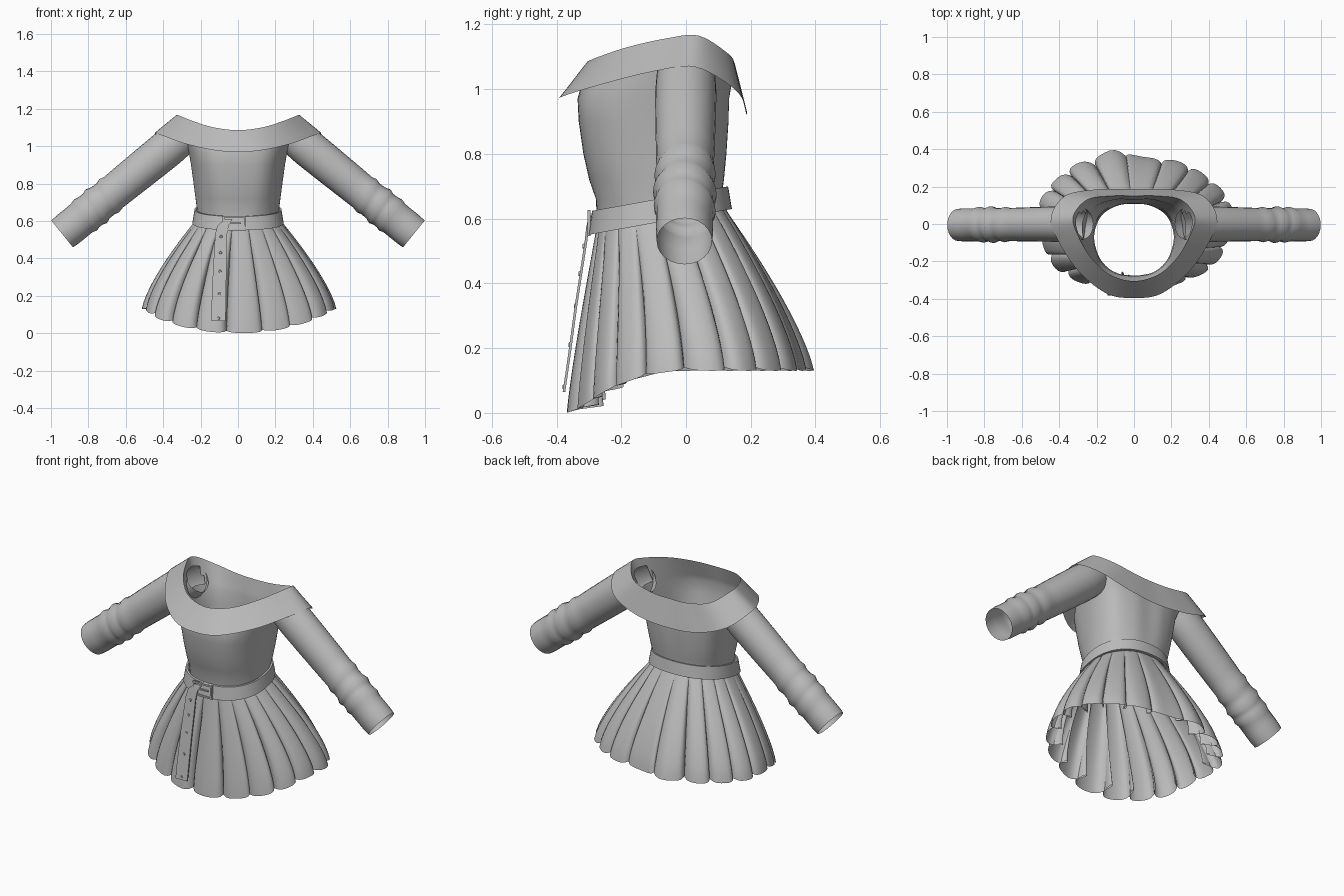
import bpy, bmesh, math
from mathutils import Vector, Matrix

if "Cube" in bpy.data.objects:
    bpy.data.objects.remove(bpy.data.objects["Cube"])

grey = bpy.data.materials.new("cloth grey")
grey.diffuse_color = (0.5, 0.5, 0.5, 1)
grey.use_nodes = True
grey.node_tree.nodes["Principled BSDF"].inputs["Base Color"].default_value = grey.diffuse_color


def finish(name, bm, angle=45):
    bmesh.ops.recalc_face_normals(bm, faces=bm.faces)
    me = bpy.data.meshes.new(name)
    bm.to_mesh(me)
    bm.free()
    me.materials.append(grey)
    for p in me.polygons:
        p.use_smooth = True
    me.set_sharp_from_angle(angle=math.radians(angle))
    ob = bpy.data.objects.new(name, me)
    bpy.context.collection.objects.link(ob)
    return ob


def loft(name, rings, wrap=False, skip=None, angle=45):
    """Skin a list of closed rings; wrap joins the last ring to the first."""
    bm = bmesh.new()
    vs = [[bm.verts.new(p) for p in r] for r in rings]
    n = len(rings[0])
    for i in range(len(rings) if wrap else len(rings) - 1):
        a, b = vs[i], vs[(i + 1) % len(vs)]
        for j in range(n):
            quad = [a[j], a[(j + 1) % n], b[(j + 1) % n], b[j]]
            mid = sum((v.co for v in quad), Vector()) / 4
            if not (skip and skip(mid)):
                bm.faces.new(quad)
    return finish(name, bm, angle)


def loop(half, sub=6):
    """Mirror a half outline in x and round it with a closed spline."""
    pts = [Vector(p) for p in half]
    pts += [Vector((-p.x, p.y, p.z)) for p in pts[-2:0:-1]]
    out, n = [], len(pts)
    for i in range(n):
        a, b, c, d = (pts[(i + k) % n] for k in (-1, 0, 1, 2))
        for s in range(sub):
            t = s / sub
            out.append(0.5 * (2 * b + (c - a) * t + (2 * a - 5 * b + 4 * c - d) * t * t
                              + (3 * b - a - 3 * c + d) * t ** 3))
    return out


def mix(a, b, t):
    return [p.lerp(q, t) for p, q in zip(a, b)]


# Collar: wide off-shoulder band folded outwards
neck = loop([(0, -.305, 1.085), (.13, -.27, 1.10), (.23, -.18, 1.13), (.30, -.06, 1.157),
             (.325, .04, 1.165), (.25, .13, 1.11), (.12, .15, 1.08), (0, .15, 1.075)])
rim = loop([(0, -.395, .968), (.14, -.375, .98), (.29, -.26, 1.015), (.40, -.10, 1.055),
            (.445, .03, 1.068), (.37, .15, 1.0), (.20, .185, .94), (0, .187, .92)])
loft("collar", [neck, mix(neck, rim, .33), mix(neck, rim, .67), rim])

# Bodice: chest outline narrowed to a rounder waist, open at the armholes
CHEST = [(0, -.335), (.13, -.315), (.205, -.24), (.245, -.11), (.25, 0), (.205, .09),
         (.10, .13), (0, .13)]
WAIST = [(0, -.275), (.10, -.26), (.175, -.2), (.213, -.11), (.212, -.03), (.172, .05),
         (.09, .098), (0, .108)]


def body_ring(z, w, sx=1):
    return loop([((a[0] + (b[0] - a[0]) * w) * sx, a[1] + (b[1] - a[1]) * w, z)
                 for a, b in zip(CHEST, WAIST)])


rings = [body_ring(*r) for r in ((.57, 1, .98), (.66, .95), (.72, .6, .98), (.80, .3, .98),
                                 (.90, .06), (.97, 0, 1.04))]
rings += [mix(rings[-1], neck, t) for t in (.25, .5, .75)] + [neck]
loft("bodice", rings,
     skip=lambda m: abs(m.x) > .2 and math.hypot(m.y, (m.z - 1.06) * 1.1) < .068)

# Sleeves: tubes with bunched folds above a plain cuff
FOLDS = [(-.035, .088), (.0, .097), (.10, .102), (.25, .100), (.40, .097), (.47, .095),
         (.50, .102), (.525, .095), (.56, .095), (.59, .106), (.615, .097), (.64, .097),
         (.665, .103), (.69, .095), (.75, .095), (.79, .095), (.825, .092)]
for side, label in ((-1, "right"), (1, "left")):
    axis, up = Vector((.776 * side, 0, -.63)), Vector((.63 * side, 0, .776))
    rings = []
    for s, r in FOLDS:
        ring = []
        for k in range(24):
            a = math.tau * k / 24
            bunch = .015 * math.sin(a + s * 9) * (.45 < s < .72)
            c = Vector((.30 * side, -.006 * s, 1.05)) + axis * (s + bunch)
            ring.append(c + up * r * math.cos(a) + Vector((0, r * .93 * math.sin(a), 0)))
        rings.append(ring)
    loft("sleeve_" + label, rings)


def power(v, e):
    return math.copysign(abs(v) ** e, v)


# Belt: tilted band around the waist
def waist_z(y):
    return .59 + .18 * (y + .28)


def band(grow, dz):
    pts = []
    for k in range(64):
        a = math.tau * k / 64
        y = -.08 + (.2 + grow) * power(math.sin(a), .88)
        pts.append(Vector(((.222 + grow) * power(math.cos(a), .88), y, waist_z(y) + dz)))
    return pts


loft("belt", [band(.0, .036), band(.010, .036), band(.022, -.036), band(.008, -.036)],
     wrap=True, angle=30)

# Skirt: flared sheet with deep overlapping pleats
PLEATS, STEPS, ROWS = 19, 16, 14
rings = []
for i in range(ROWS + 1):
    v = i / ROWS
    f = 1 - (1 - v) ** 1.4
    a, b, yc = .222 + .268 * f, .195 + .14 * f, -.08 + .083 * f
    ring = []
    for k in range(PLEATS * STEPS):
        t = k / STEPS
        wave = math.tau * t
        turn = t + .45 + (.14 + .11 * v) * math.sin(wave + .3)
        th = math.tau * turn / PLEATS
        c, s = power(math.cos(th), .9), power(math.sin(th), .9)
        flat = math.tanh(1.3 * math.cos(wave)) / math.tanh(1.3)
        vary = 1 + .25 * math.sin(3 * th + 1) + .2 * math.sin(7 * th)
        depth = .027 if flat > 0 else .055
        amp = (.002 + depth * v ** 1.2) * flat * vary
        # one broad fold swells out at the back
        amp += .04 * v * math.exp(-((th - 1.72) / .14) ** 2)
        x, y = (a + amp) * c, yc + (b + amp) * s
        top = waist_z(-.08 + .2 * s) - .022
        hem = .140 - .13 * max(0, -s) ** 2 - .010 * flat
        ring.append(Vector((x, y, top + (hem - top) * v)))
    rings.append(ring)
loft("skirt", rings, angle=60)


def box(bm, centre, size):
    m = Matrix.Translation(centre) @ Matrix.Diagonal((*size, 1))
    bmesh.ops.create_cube(bm, size=1, matrix=m)


# Belt tail: strap hanging in front of the skirt, looped over the belt
TAIL = [(-.05, -.296, .61, .020), (-.08, -.304, .575, .030), (-.09, -.309, .53, .032),
        (-.098, -.340, .33, .036), (-.103, -.363, .16, .038), (-.104, -.377, .065, .038)]
rings = []
for x, y, z, w in TAIL:
    rings.append([Vector((x + dx * w, y + dy, z)) for dx, dy in
                  ((-1, -.004), (1, -.004), (1, .004), (-1, .004))])
loft("belt_tail", rings, angle=30)

# Studs along the tail
bm = bmesh.new()
for z in (.515, .43, .33, .21, .08):
    f = (.53 - z) / .465
    m = (Matrix.Translation((-.09 - .014 * f, -.314 - .066 * f, z))
         @ Matrix.Rotation(math.pi / 2, 4, 'X'))
    bmesh.ops.create_cone(bm, cap_ends=True, segments=10, radius1=.010, radius2=.006,
                          depth=.008, matrix=m)
finish("tail_studs", bm, 30)

# Buckle: rectangular frame with a prong
bm = bmesh.new()
for z in (.552, .622):
    box(bm, (-.02, -.300, z), (.125, .010, .010))
for x in (-.077, .037):
    box(bm, (x, -.300, .587), (.010, .010, .075))
box(bm, (-.02, -.301, .588), (.07, .008, .008))
finish("buckle", bm, 30)
